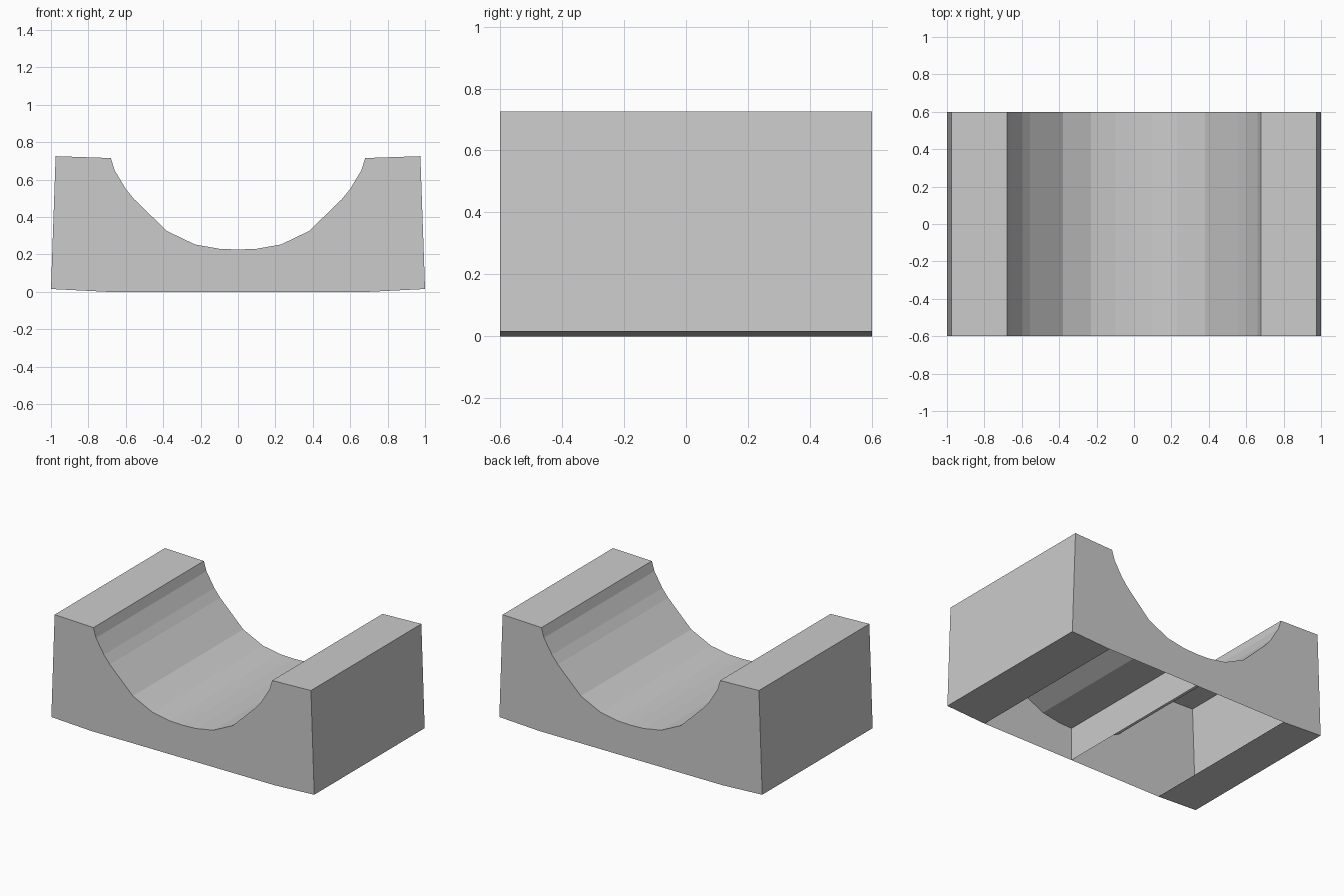
import bpy, bmesh

if "Cube" in bpy.data.objects:
    bpy.data.objects.remove(bpy.data.objects["Cube"])

DEPTH = 0.6    # half length along y

# Right half of the cross-section, from the bottom rim up and over to the cradle's low point
half = [(0.70, 0.0), (1.0, 0.015), (0.975, 0.725), (0.68, 0.715),
        (0.66, 0.65), (0.60, 0.55), (0.555, 0.495), (0.38, 0.325),
        (0.23, 0.253), (0.10, 0.23), (0.0, 0.226)]
profile = half + [(-x, z) for x, z in reversed(half[:-1])]


def make_object(name, bm):
    mesh = bpy.data.meshes.new(name)
    bm.to_mesh(mesh)
    bm.free()
    obj = bpy.data.objects.new(name, mesh)
    bpy.context.collection.objects.link(obj)
    return obj


# Hollow cradle block: two end walls and an outer skin, open underneath
bm = bmesh.new()
front = [bm.verts.new((x, -DEPTH, z)) for x, z in profile]
back = [bm.verts.new((x, DEPTH, z)) for x, z in profile]
bm.faces.new(front)
bm.faces.new(back[::-1])
for i in range(len(profile) - 1):
    bm.faces.new((front[i], back[i], back[i + 1], front[i + 1]))
make_object("cradle_shell", bm)

# Thin centre rib under the low point of the cradle
bm = bmesh.new()
bm.faces.new([bm.verts.new((0, y, z)) for y, z in
              ((-DEPTH, 0), (DEPTH, 0), (DEPTH, 0.226), (-DEPTH, 0.226))])
make_object("centre_rib", bm)
